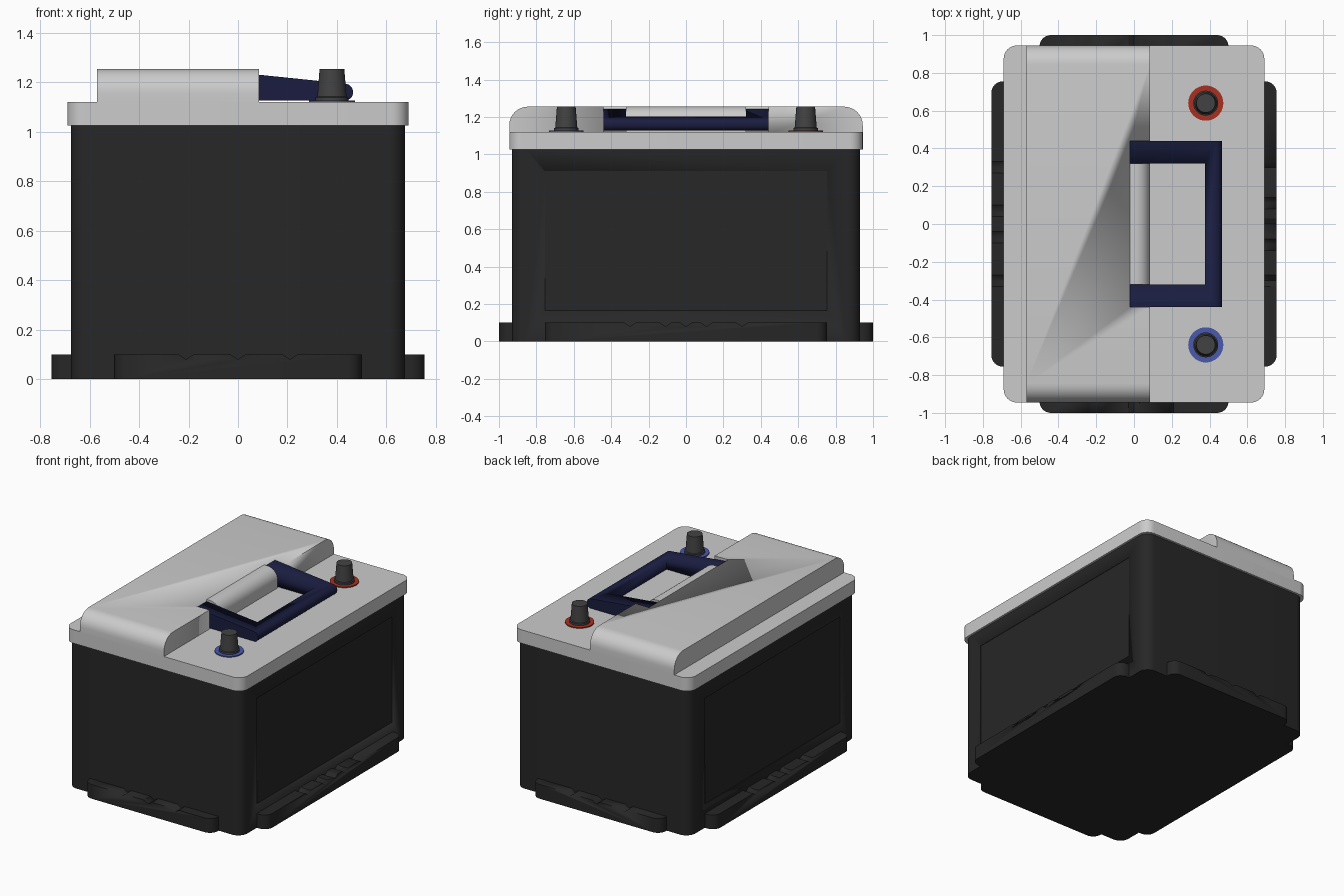
import bpy, bmesh, math
from mathutils import Vector

if "Cube" in bpy.data.objects:
    bpy.data.objects.remove(bpy.data.objects["Cube"])


def material(name, rgb):
    m = bpy.data.materials.new(name)
    m.diffuse_color = (*rgb, 1)
    m.use_nodes = True
    m.node_tree.nodes["Principled BSDF"].inputs["Base Color"].default_value = m.diffuse_color
    return m


BLACK = material("black_plastic", (0.02, 0.02, 0.02))
NAVY = material("navy_plastic", (0.01, 0.012, 0.05))
RED = material("red", (0.40, 0.03, 0.015))
BLUE = material("blue", (0.07, 0.10, 0.42))
LEAD = material("dark_lead", (0.055, 0.055, 0.055))


def fillet(corners, n=8):
    """Corners are (u, v, radius); rounds each corner with an arc."""
    out = []
    for i, (u, v, r) in enumerate(corners):
        p = Vector((u, v))
        if r == 0:
            out.append(p)
            continue
        a = (Vector(corners[i - 1][:2]) - p).normalized()
        b = (Vector(corners[(i + 1) % len(corners)][:2]) - p).normalized()
        for k in range(n + 1):
            t = k / n * math.pi / 2
            out.append(p + (a + b) * r - r * (b * math.cos(t) + a * math.sin(t)))
    return out


def rect(u0, u1, v0, v1, r=0):
    return [(u0, v0, r), (u1, v0, r), (u1, v1, r), (u0, v1, r)]


def finish(name, bm, mat):
    bmesh.ops.recalc_face_normals(bm, faces=bm.faces)
    me = bpy.data.meshes.new(name)
    bm.to_mesh(me)
    bm.free()
    ob = bpy.data.objects.new(name, me)
    bpy.context.collection.objects.link(ob)
    if mat:
        me.materials.append(mat)
    smooth(ob)
    return ob


def activate(ob):
    bpy.ops.object.select_all(action='DESELECT')
    ob.select_set(True)
    bpy.context.view_layer.objects.active = ob


def smooth(ob):
    activate(ob)
    bpy.ops.object.shade_smooth_by_angle(angle=math.radians(30))


def prism(name, corners, axis, lo, hi, mat=None):
    """Extrudes a filleted profile along an axis."""
    place = {'x': lambda p, w: (w, p.x, p.y),
             'y': lambda p, w: (p.x, w, p.y),
             'z': lambda p, w: (p.x, p.y, w)}[axis]
    pts = fillet(corners)
    bm = bmesh.new()
    a = [bm.verts.new(place(p, lo)) for p in pts]
    b = [bm.verts.new(place(p, hi)) for p in pts]
    bm.faces.new(a)
    bm.faces.new(b)
    for i in range(len(pts)):
        j = (i + 1) % len(pts)
        bm.faces.new((a[i], a[j], b[j], b[i]))
    return finish(name, bm, mat)


def cut(ob, cutters):
    for c in cutters:
        c.hide_render = True
        m = ob.modifiers.new("cut", 'BOOLEAN')
        m.operation = 'DIFFERENCE'
        m.solver = 'EXACT'
        m.object = c
        activate(ob)
        bpy.ops.object.modifier_move_to_index(modifier=m.name, index=0)
        bpy.ops.object.modifier_apply(modifier=m.name)
        bpy.data.objects.remove(c)


def lathe(name, profile, x, y, mat, n=40):
    bm = bmesh.new()
    rings = [[bm.verts.new((x + r * math.cos(i * math.tau / n),
                            y + r * math.sin(i * math.tau / n), z))
              for i in range(n)] for r, z in profile]
    bm.faces.new(rings[0])
    bm.faces.new(rings[-1])
    for a, b in zip(rings, rings[1:]):
        for i in range(n):
            j = (i + 1) % n
            bm.faces.new((a[i], a[j], b[j], b[i]))
    return finish(name, bm, mat)


# case with shallow side panels
case = prism("case", rect(-0.675, 0.675, -0.93, 0.93, 0.07), 'z', 0, 1.03, BLACK)
cut(case, [prism("panel_cutter", rect(-0.755, 0.755, 0.165, 0.91), 'x',
                 min(s * 0.67, s * 0.8), max(s * 0.67, s * 0.8)) for s in (-1, 1)])

# hold-down ledges with V notches
for side, s, notches in (("front", -1, (-0.21, 0, 0.21)), ("back", 1, (-0.21, 0, 0.21))):
    ys = sorted((s * 0.85, s * 1.0))
    r0, r1 = (0.06, 0) if s < 0 else (0, 0.06)
    ledge = prism(side + "_ledge", [(-0.5, ys[0], r0), (0.5, ys[0], r0),
                                    (0.5, ys[1], r1), (-0.5, ys[1], r1)], 'z', 0, 0.1, BLACK)
    cut(ledge, [prism("notch", [(c, 0.08, 0), (c + 0.045, 0.11, 0), (c - 0.045, 0.11, 0)],
                      'y', ys[0] - 0.1, ys[1] + 0.1) for c in notches])
for side, s, notches in (("left", -1, (-0.3, -0.07, 0.07, 0.3)),
                         ("right", 1, (-0.3, -0.11, 0, 0.11, 0.3))):
    xs = sorted((s * 0.6, s * 0.755))
    r0, r1 = (0.06, 0) if s < 0 else (0, 0.06)
    ledge = prism(side + "_ledge", [(xs[0], -0.755, r0), (xs[1], -0.755, r1),
                                    (xs[1], 0.755, r1), (xs[0], 0.755, r0)], 'z', 0, 0.1, BLACK)
    cut(ledge, [prism("notch", [(c, 0.08, 0), (c + 0.045, 0.11, 0), (c - 0.045, 0.11, 0)],
                      'x', xs[0] - 0.1, xs[1] + 0.1) for c in notches])

# lid and raised vent cover with a handle recess
prism("lid", rect(-0.69, 0.69, -0.945, 0.945, 0.07), 'z', 1.025, 1.12)
cover = prism("raised_cover", [(-0.945, 1.11, 0), (0.945, 1.11, 0),
                               (0.945, 1.255, 0.1), (-0.945, 1.255, 0.1)], 'x', -0.57, 0.085)
cut(cover, [prism("recess_cutter", rect(-0.02, 0.2, 1.0, 1.4), 'y', -0.44, 0.44)])
prism("cover_tongue", [(-0.02, 1.11, 0), (0.085, 1.11, 0),
                       (0.085, 1.255, 0.08), (-0.02, 1.255, 0)], 'y', -0.32, 0.32)

# U-shaped carry handle
handle = prism("handle", [(-0.02, 1.128, 0), (0.465, 1.128, 0.03),
                          (0.465, 1.192, 0.03), (-0.02, 1.242, 0)], 'y', -0.44, 0.44, NAVY)
cut(handle, [prism("grip_cutter", rect(-0.1, 0.375, 1.0, 1.4), 'y', -0.32, 0.32)])

# tapered terminals on coloured rings
for name, y, mat in (("positive", 0.64, RED), ("negative", -0.64, BLUE)):
    lathe(name + "_ring", [(0.093, 1.115), (0.093, 1.127)], 0.38, y, mat)
    lathe(name + "_terminal", [(0.066, 1.12), (0.066, 1.14), (0.059, 1.143), (0.05, 1.255)],
          0.38, y, LEAD)
